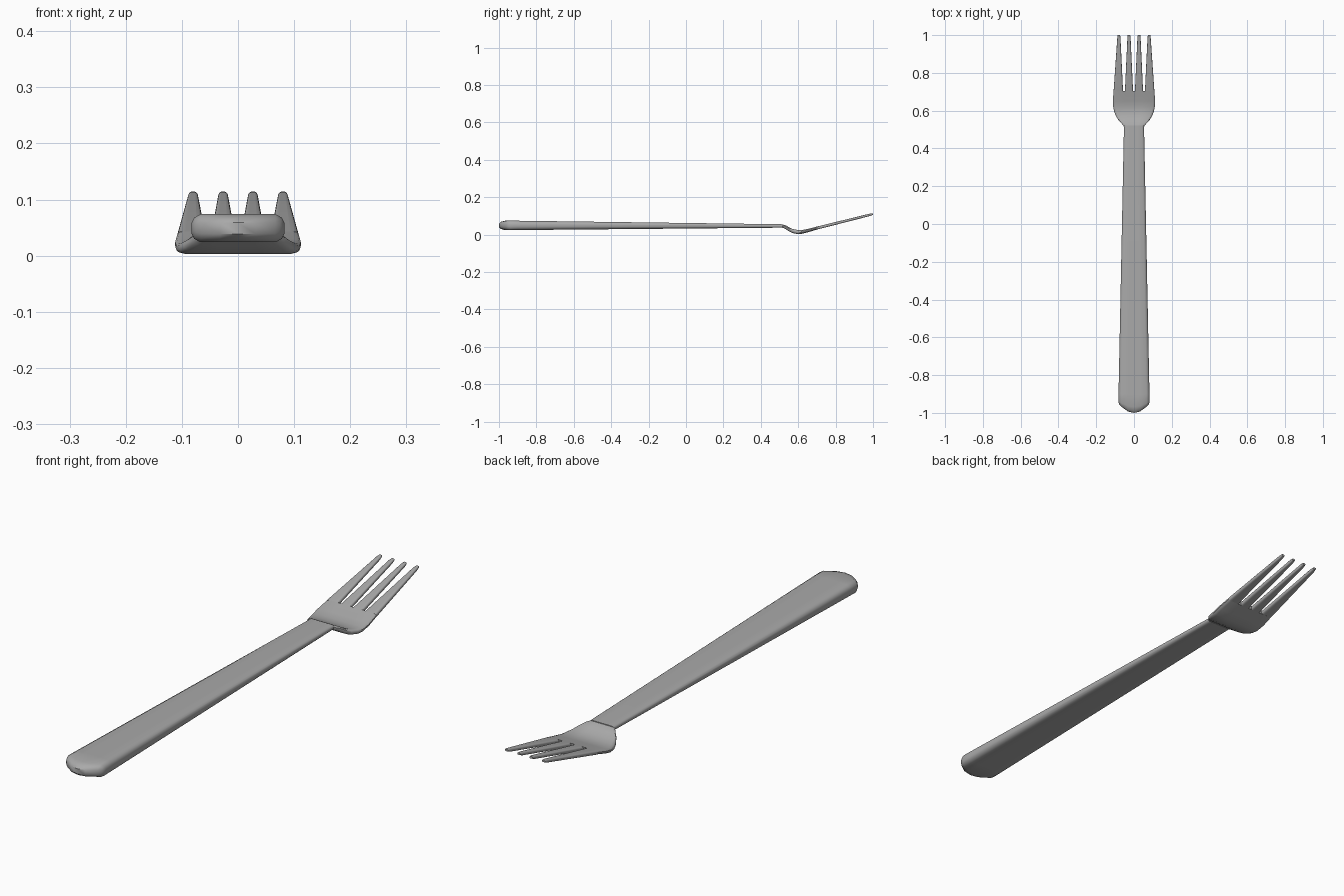
import bpy
import bmesh
import math

cube = bpy.data.objects.get("Cube")
if cube:
    bpy.data.objects.remove(cube, do_unlink=True)

steel = bpy.data.materials.new("brushed_steel_grey")
steel.use_nodes = True
grey = (0.4, 0.4, 0.4, 1)
steel.diffuse_color = grey
steel.node_tree.nodes["Principled BSDF"].inputs["Base Color"].default_value = grey


def loft(name, sections):
    """Skin chamfered flat bars along y.
    Section: y, centre x, half width, centre z, half thickness, chamfer, bow."""
    bm = bmesh.new()
    rings = []
    for y, cx, hw, cz, ht, chamfer, bow in sections:
        half = [(hw, 0.35), (hw - chamfer * 0.3, 0.75), (hw - chamfer, 1), (hw * 0.4, 1)]
        across = [(-x, h) for x, h in half] + [(0, 1)] + half[::-1]
        ring = []
        for side, pts in ((1, across), (-1, across[::-1])):
            for x, h in pts:
                ring.append(bm.verts.new((cx + x, y + bow * (x / hw) ** 2, cz + side * h * ht)))
        rings.append(ring)
    n = len(rings[0])
    for a, b in zip(rings, rings[1:]):
        for i in range(n):
            j = (i + 1) % n
            bm.faces.new((a[i], a[j], b[j], b[i]))
    # End caps as strips between upper and lower edges
    for ring in (rings[0], rings[-1]):
        for i in range(n // 2 - 1):
            bm.faces.new((ring[i], ring[i + 1], ring[n - 2 - i], ring[n - 1 - i]))
    bmesh.ops.recalc_face_normals(bm, faces=bm.faces)
    mesh = bpy.data.meshes.new(name)
    bm.to_mesh(mesh)
    bm.free()
    mesh.materials.append(steel)
    obj = bpy.data.objects.new(name, mesh)
    bpy.context.collection.objects.link(obj)
    bpy.ops.object.select_all(action='DESELECT')
    obj.select_set(True)
    bpy.context.view_layer.objects.active = obj
    bpy.ops.object.shade_smooth_by_angle(angle=math.radians(40))
    return obj


# Tapered handle with a bowed, rounded butt
loft("handle", [
    (-1.0, 0, 0.078, 0.049, 0.010, 0.012, 0.045),
    (-0.99, 0, 0.081, 0.049, 0.019, 0.014, 0.043),
    (-0.968, 0, 0.083, 0.049, 0.025, 0.016, 0.030),
    (-0.90, 0, 0.082, 0.049, 0.025, 0.016, 0),
    (0.522, 0, 0.053, 0.046, 0.009, 0.010, 0),
])

# Dipped palm between handle and tines
palm = [(0.512, 0.050, 0.046, 0.008), (0.53, 0.064, 0.041, 0.010),
        (0.548, 0.081, 0.030, 0.011), (0.57, 0.095, 0.019, 0.011),
        (0.595, 0.105, 0.014, 0.011), (0.62, 0.110, 0.014, 0.010),
        (0.65, 0.112, 0.021, 0.009), (0.705, 0.108, 0.036, 0.008)]
loft("palm", [(y, 0, hw, z, ht, 0.012, 0) for y, hw, z, ht in palm])

# Four tapering tines, mirrored in pairs
for side, label in ((1, "left"), (-1, "right")):
    for kind, root, tip, root_hw in (("inner", 0.0265, 0.0265, 0.0215),
                                     ("outer", 0.083, 0.080, 0.025)):
        loft(f"{label}_{kind}_tine", [
            (0.703, side * root, root_hw, 0.0355, 0.008, 0.006, 0),
            (0.985, side * tip, 0.0085, 0.106, 0.0065, 0.004, 0),
            (1.0, side * tip, 0.0065, 0.110, 0.004, 0.003, 0),
        ])
